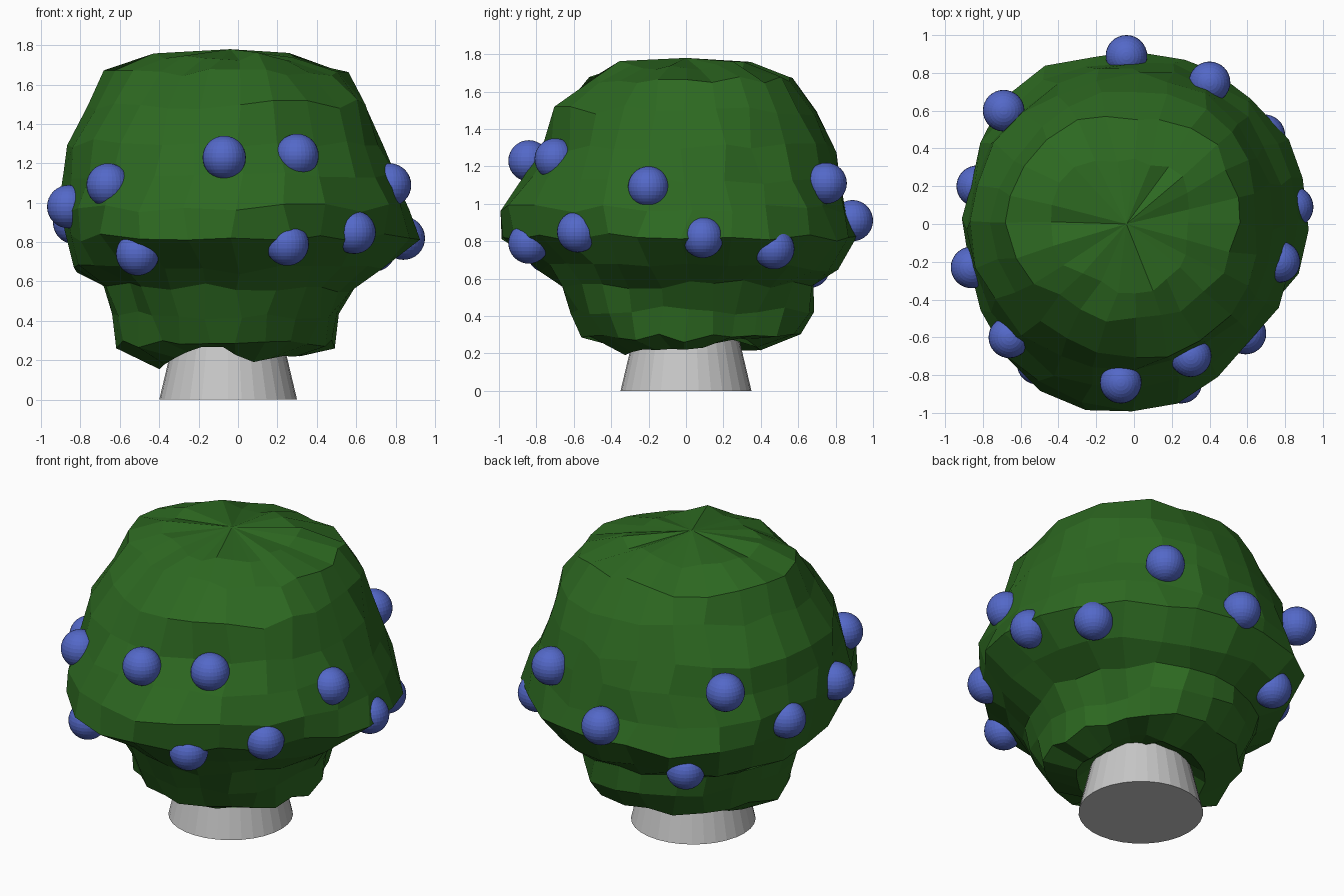
import bpy, bmesh, math, random

if "Cube" in bpy.data.objects:
    bpy.data.objects.remove(bpy.data.objects["Cube"])

random.seed(4)
SEGMENTS = 24


def material(name, rgb):
    m = bpy.data.materials.new(name)
    m.diffuse_color = (*rgb, 1)
    m.use_nodes = True
    m.node_tree.nodes["Principled BSDF"].inputs["Base Color"].default_value = m.diffuse_color
    return m


GREEN = material("leaf green", (0.026, 0.14, 0.015))
BLUE = material("berry blue", (0.088, 0.14, 0.58))
GREY = material("stem grey", (0.58, 0.58, 0.58))


def finish(name, bm, mat):
    bmesh.ops.recalc_face_normals(bm, faces=bm.faces)
    mesh = bpy.data.meshes.new(name)
    bm.to_mesh(mesh)
    bm.free()
    mesh.materials.append(mat)
    obj = bpy.data.objects.new(name, mesh)
    bpy.context.collection.objects.link(obj)
    return obj


# Tapered stem
bm = bmesh.new()
bmesh.ops.create_cone(bm, cap_ends=True, segments=32, radius1=0.35, radius2=0.25, depth=0.42)
finish("stem", bm, GREY).location = (-0.05, 0, 0.21)

# Bush outline: height, then radius to the right, back, left and front
PROFILE = [
    (0.30, 0.20, 0.24, 0.30, 0.24),
    (0.22, 0.32, 0.40, 0.40, 0.34),
    (0.28, 0.50, 0.60, 0.61, 0.55),
    (0.43, 0.54, 0.69, 0.64, 0.61),
    (0.57, 0.60, 0.69, 0.68, 0.68),
    (0.66, 0.76, 0.80, 0.84, 0.78),
    (0.82, 0.91, 0.90, 0.87, 0.99),
    (0.97, 0.88, 0.87, 0.91, 0.99),
    (1.13, 0.81, 0.84, 0.89, 0.90),
    (1.30, 0.75, 0.79, 0.88, 0.79),
    (1.50, 0.66, 0.70, 0.75, 0.73),
    (1.66, 0.55, 0.57, 0.67, 0.52),
    (1.74, 0.31, 0.34, 0.46, 0.36),
]

# Lumps and dents: direction in degrees, height, change of radius
LUMPS = [
    (315, 0.82, -0.10), (293, 1.26, -0.05), (125, 0.80, 0.08), (35, 0.85, 0.03),
    (238, 0.84, 0.05), (35, 0.42, -0.09), (225, 1.58, -0.05), (45, 1.64, 0.05),
    (130, 1.72, 0.04), (215, 0.40, -0.03),
]
# Dips and rises of the lower lip: direction in degrees, change of height
LIP = [(180, -0.06), (250, 0.06), (50, 0.06), (285, -0.03)]


def near(angle, degrees, width=22):
    d = (math.degrees(angle) - degrees + 180) % 360 - 180
    return math.exp(-(d / width) ** 2)


def bush_radius(radii, angle, z):
    """Blend the four outline radii around the bush, then add the lumps."""
    t = angle / (math.pi / 2)
    i = int(t) % 4
    f = (1 - math.cos((t - int(t)) * math.pi)) / 2
    r = radii[i] * (1 - f) + radii[(i + 1) % 4] * f
    return r + sum(c * near(angle, d) * math.exp(-((z - h) / 0.16) ** 2) for d, h, c in LUMPS)


# Lumpy faceted bush
bm = bmesh.new()
rings = []
for k, (z, *radii) in enumerate(PROFILE):
    ring = []
    rough = 0.3 if k < 2 else 1
    for s in range(SEGMENTS):
        a = 2 * math.pi * s / SEGMENTS
        r = bush_radius(radii, a, z) + random.uniform(-0.025, 0.015) * rough
        dz = random.uniform(-0.025, 0.025) * rough
        if k == 1:
            dz += sum(c * near(a, d) for d, c in LIP)
        a += random.uniform(-0.04, 0.04)
        ring.append(bm.verts.new((r * math.cos(a), r * math.sin(a), z + dz)))
    rings.append(ring)
for low, high in zip(rings, rings[1:]):
    for s in range(SEGMENTS):
        n = (s + 1) % SEGMENTS
        bm.faces.new((low[s], low[n], high[n], high[s]))
crown = bm.verts.new((-0.04, 0, 1.78))
hollow = bm.verts.new((-0.04, 0, 0.33))
for s in range(SEGMENTS):
    n = (s + 1) % SEGMENTS
    bm.faces.new((rings[-1][s], rings[-1][n], crown))
    bm.faces.new((rings[0][n], rings[0][s], hollow))
finish("bush", bm, GREEN)

# Berries half sunk in the leaves
BERRIES = [
    (-0.07, -0.84, 1.23), (0.30, -0.70, 1.24), (-0.66, -0.60, 1.09),
    (-0.86, -0.23, 0.98), (-0.51, -0.74, 0.74), (0.25, -0.84, 0.79),
    (0.59, -0.58, 0.85), (0.77, -0.20, 1.09), (0.84, 0.09, 0.82),
    (0.69, 0.47, 0.76), (0.40, 0.75, 1.11), (-0.04, 0.89, 0.91),
    (-0.69, 0.60, 1.18), (-0.83, 0.20, 0.90), (-0.46, 0.66, 0.66),
]
for i, place in enumerate(BERRIES):
    bm = bmesh.new()
    bmesh.ops.create_uvsphere(bm, u_segments=32, v_segments=16, radius=0.11)
    finish(f"berry_{i + 1}", bm, BLUE).location = place
